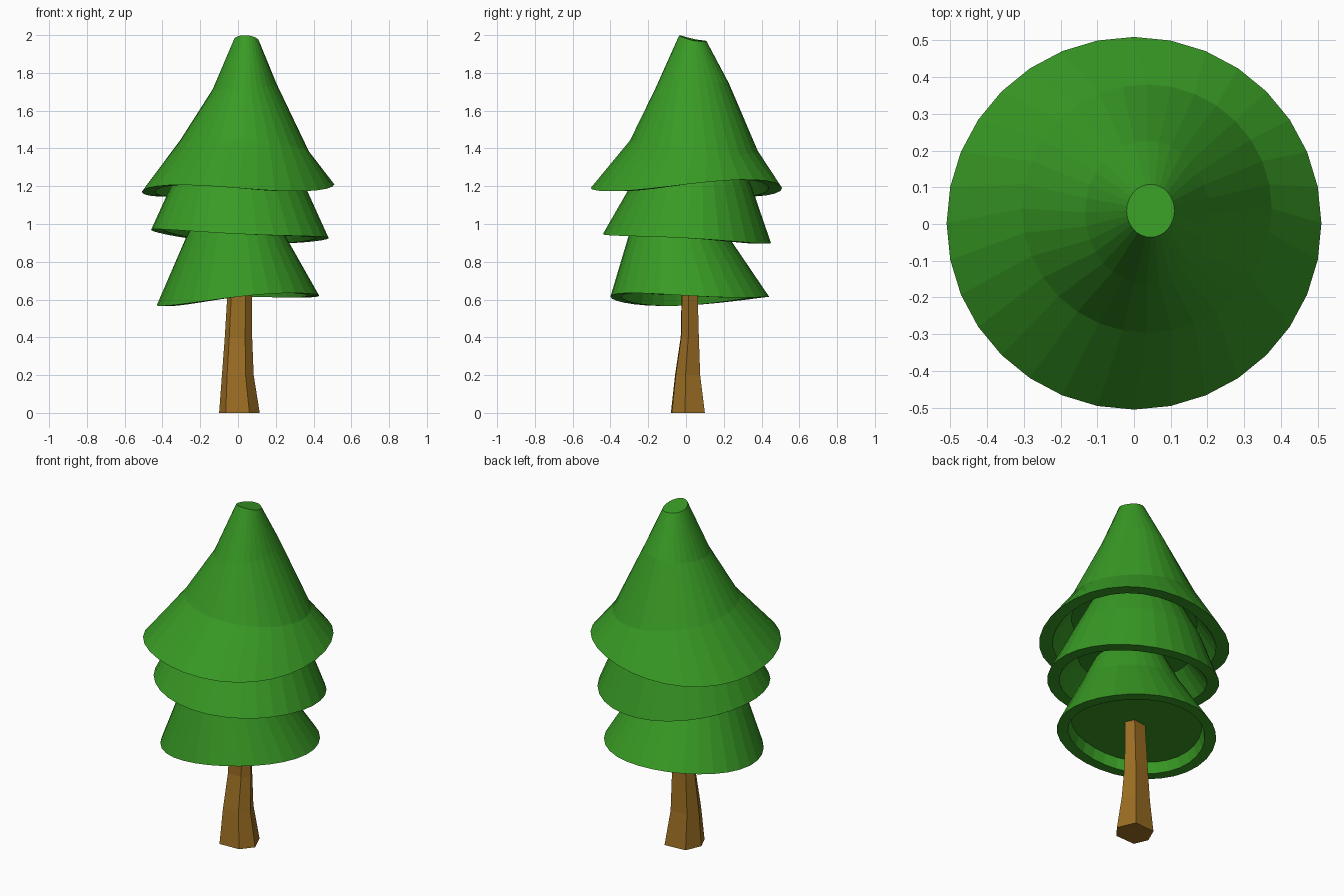
import bpy, bmesh
from math import sin, cos, tau

if "Cube" in bpy.data.objects:
    bpy.data.objects.remove(bpy.data.objects["Cube"])


def material(name, rgb):
    m = bpy.data.materials.new(name)
    m.diffuse_color = (*rgb, 1)
    m.use_nodes = True
    m.node_tree.nodes["Principled BSDF"].inputs["Base Color"].default_value = m.diffuse_color
    return m


GREEN = material("leaf green", (0.040, 0.325, 0.018))
BROWN = material("bark brown", (0.33, 0.155, 0.017))


def ring(cx, cy, z, rx, ry, sx=0, sy=0, c2=0, s2=0, n=32):
    """Ellipse of points; sx, sy tilt it, c2, s2 make its height wavy."""
    pts = []
    for i in range(n):
        a = tau * i / n
        h = z + sx * cos(a) + sy * sin(a) + c2 * cos(2 * a) + s2 * sin(2 * a)
        pts.append((cx + rx * cos(a), cy + ry * sin(a), h))
    return pts


def loft(name, rings, mat):
    """Skin a stack of point rings and cap both ends."""
    bm = bmesh.new()
    loops = [[bm.verts.new(p) for p in r] for r in rings]
    n = len(loops[0])
    for a, b in zip(loops, loops[1:]):
        for i in range(n):
            j = (i + 1) % n
            bm.faces.new((a[i], a[j], b[j], b[i]))
    bm.faces.new(loops[0][::-1])
    bm.faces.new(loops[-1])
    bmesh.ops.recalc_face_normals(bm, faces=bm.faces[:])
    me = bpy.data.meshes.new(name)
    bm.to_mesh(me)
    bm.free()
    me.materials.append(mat)
    ob = bpy.data.objects.new(name, me)
    bpy.context.collection.objects.link(ob)
    return ob


def tier(name, base, upper, depth, inner):
    """Foliage skirt: recessed ceiling, flat rim, then the outer rings."""
    cx, cy, z, rx, ry, *wave = base
    ceiling = ring(cx, cy, z + depth, rx * inner, ry * inner, *wave)
    lip = ring(cx, cy, z, rx * 0.86, ry * 0.86, *wave)
    rings = [ceiling, lip, ring(*base)] + [ring(*u) for u in upper]
    loft(name, rings, GREEN)


# Foliage, bottom to top
tier("lower_foliage",
     (0.0, 0.02, 0.605, 0.43, 0.42, 0.025, 0, -0.010, -0.012),
     [(-0.005, -0.03, 0.93, 0.265, 0.27, -0.01, -0.02),
      (-0.005, -0.04, 1.15, 0.155, 0.16)], 0.06, 0.82)
tier("middle_foliage",
     (0.01, 0.005, 0.935, 0.47, 0.445, -0.022, -0.024, 0.012, 0),
     [(0.0, 0.025, 1.19, 0.36, 0.325),
      (0.01, 0.03, 1.48, 0.2, 0.19)], 0.14, 0.64)
tier("top_foliage",
     (0.0, 0.002, 1.19, 0.51, 0.507, 0.02, 0, 0, 0.03),
     [(0.035, 0.042, 1.415, 0.34, 0.338, -0.03, -0.028),
      (0.035, 0.032, 1.73, 0.168, 0.195, 0.015, 0.015),
      (0.045, 0.036, 1.98, 0.065, 0.072, -0.004, -0.015, -0.004)], 0.15, 0.66)

# Six-sided crooked trunk; each section is a stretched copy of the base outline
OUTLINE = [(-0.1, 0.0), (-0.065, -0.08), (0.06, -0.075),
           (0.115, -0.005), (0.07, 0.1), (-0.06, 0.09)]
SECTIONS = [(0, -0.1, 0.115, -0.08, 0.1), (0.2, -0.085, 0.083, -0.058, 0.075),
            (0.4, -0.07, 0.075, -0.028, 0.068), (0.7, -0.052, 0.073, -0.022, 0.06)]
trunk = [[(x0 + (x + 0.1) / 0.215 * (x1 - x0), y0 + (y + 0.08) / 0.18 * (y1 - y0), z)
          for x, y in OUTLINE] for z, x0, x1, y0, y1 in SECTIONS]
loft("trunk", trunk, BROWN)
